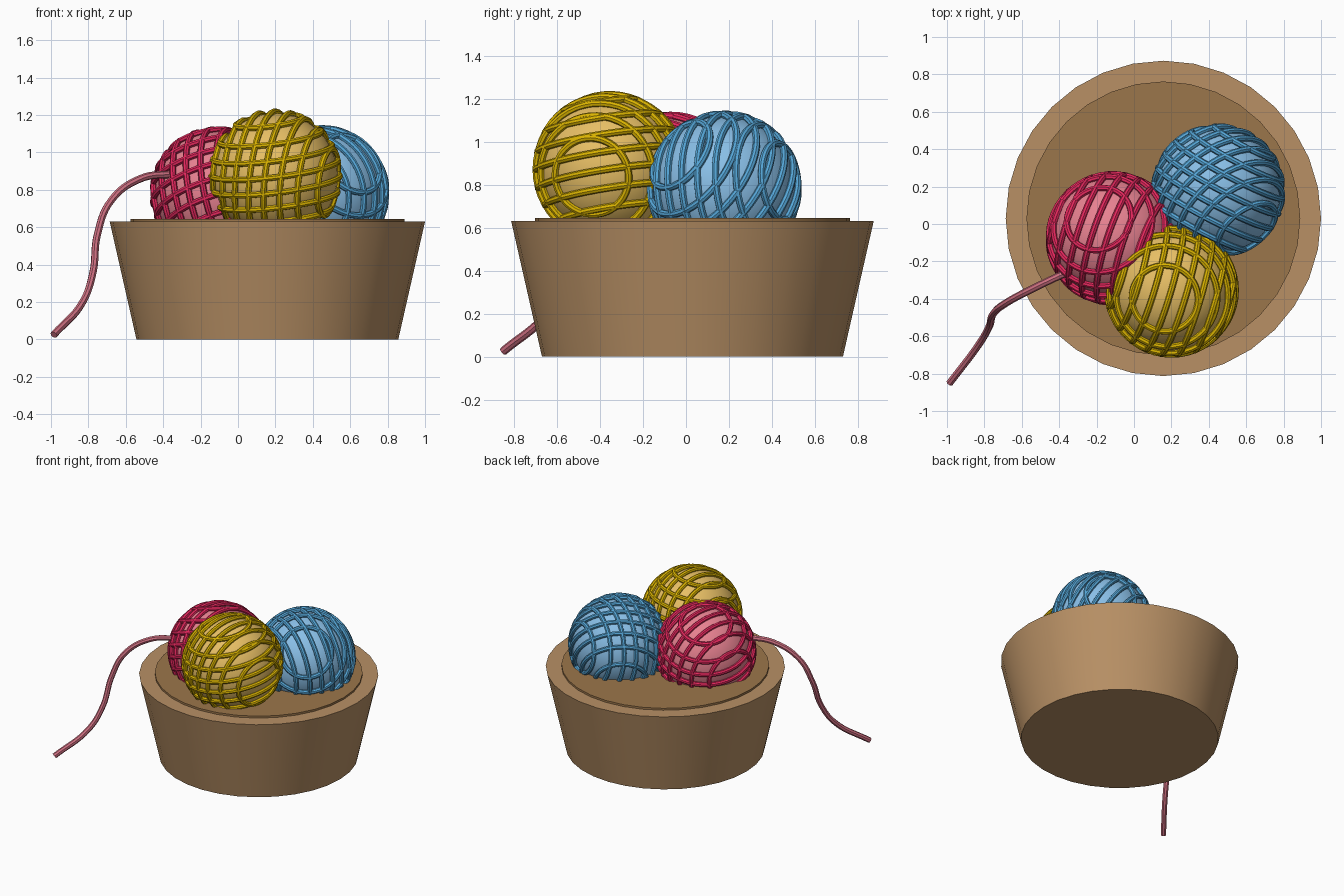
import bpy, math
from mathutils import Vector

if "Cube" in bpy.data.objects:
    bpy.data.objects.remove(bpy.data.objects["Cube"])


def material(name, rgb):
    m = bpy.data.materials.new(name)
    m.diffuse_color = (*rgb, 1)
    m.use_nodes = True
    m.node_tree.nodes["Principled BSDF"].inputs["Base Color"].default_value = m.diffuse_color
    return m


def finish(ob, name, mat):
    ob.name = name
    ob.data.materials.clear()
    ob.data.materials.append(mat)
    bpy.ops.object.select_all(action='DESELECT')
    ob.select_set(True)
    bpy.context.view_layer.objects.active = ob
    bpy.ops.object.shade_smooth_by_angle(angle=math.radians(35))


def curve_tube(name, paths, radius, mat, cyclic, kind='POLY'):
    """Sweep a round yarn section along each path and turn it into a mesh."""
    cu = bpy.data.curves.new(name, 'CURVE')
    cu.dimensions = '3D'
    cu.bevel_depth = radius
    cu.bevel_resolution = 2
    cu.use_fill_caps = True
    for pts in paths:
        if kind == 'BEZIER':
            s = cu.splines.new('BEZIER')
            s.bezier_points.add(len(pts) - 1)
            for bp, p in zip(s.bezier_points, pts):
                bp.co = p
                bp.handle_left_type = bp.handle_right_type = 'AUTO'
            s.resolution_u = 8
        else:
            s = cu.splines.new('POLY')
            s.points.add(len(pts) - 1)
            for sp, p in zip(s.points, pts):
                sp.co = (*p, 1)
        s.use_cyclic_u = cyclic
    ob = bpy.data.objects.new(name, cu)
    bpy.context.collection.objects.link(ob)
    bpy.ops.object.select_all(action='DESELECT')
    ob.select_set(True)
    bpy.context.view_layer.objects.active = ob
    bpy.ops.object.convert(target='MESH')
    finish(bpy.context.object, name, mat)


def wrap_rings(center, axis, radius, count=8, spacing=0.084, steps=48):
    """Parallel circles lying on a sphere, stacked along an axis."""
    n = Vector(axis).normalized()
    u = n.orthogonal().normalized()
    v = n.cross(u)
    rings = []
    for i in range(count):
        t = (i - (count - 1) / 2) * spacing
        r = math.sqrt(radius ** 2 - t ** 2)
        rings.append([Vector(center) + n * t
                      + (u * math.cos(a) + v * math.sin(a)) * r
                      for a in (2 * math.pi * k / steps for k in range(steps))])
    return rings


def yarn_ball(colour, center, axes, core_rgb, wrap_rgb):
    bpy.ops.mesh.primitive_uv_sphere_add(segments=32, ring_count=20,
                                         radius=0.335, location=center)
    finish(bpy.context.object, colour + "_yarn_core",
           material(colour + "_core", core_rgb))
    rings = [r for a in axes for r in wrap_rings(center, a, 0.344)]
    curve_tube(colour + "_yarn_wraps", rings, 0.017,
               material(colour + "_wrap", wrap_rgb), True)


# basket: tapered tub with a raised inner lining disc
BX, BY = 0.157, 0.03
bpy.ops.mesh.primitive_cone_add(vertices=32, radius1=0.70, radius2=0.843,
                                depth=0.63, location=(BX, BY, 0.315))
finish(bpy.context.object, "basket", material("wicker", (0.48, 0.28, 0.13)))
bpy.ops.mesh.primitive_cylinder_add(vertices=32, radius=0.732, depth=0.05,
                                    location=(BX, BY, 0.62))
finish(bpy.context.object, "basket_lining", material("lining", (0.33, 0.18, 0.07)))

# three balls of yarn
yarn_ball("red", (-0.113, -0.077, 0.78),
          [(0.9, -0.3, 0.2), (-0.25, 0.35, 0.9)],
          (0.80, 0.22, 0.28), (0.78, 0.02, 0.11))
yarn_ball("blue", (0.45, 0.178, 0.785),
          [(0.5, -0.65, 0.5), (0.45, 0.85, 0.1)],
          (0.25, 0.52, 0.80), (0.09, 0.38, 0.68))
yarn_ball("yellow", (0.20, -0.355, 0.875),
          [(-0.12, -0.15, 1), (0.95, -0.28, -0.12)],
          (0.80, 0.52, 0.13), (0.70, 0.45, 0.0))

# loose strand trailing over the rim to the ground
strand = [(-0.34, -0.25, 0.885), (-0.52, -0.335, 0.86), (-0.68, -0.42, 0.74),
          (-0.752, -0.48, 0.56), (-0.775, -0.55, 0.36), (-0.83, -0.645, 0.20),
          (-0.985, -0.85, 0.025)]
curve_tube("loose_strand", [strand], 0.02,
           material("strand", (0.62, 0.16, 0.22)), False, 'BEZIER')
